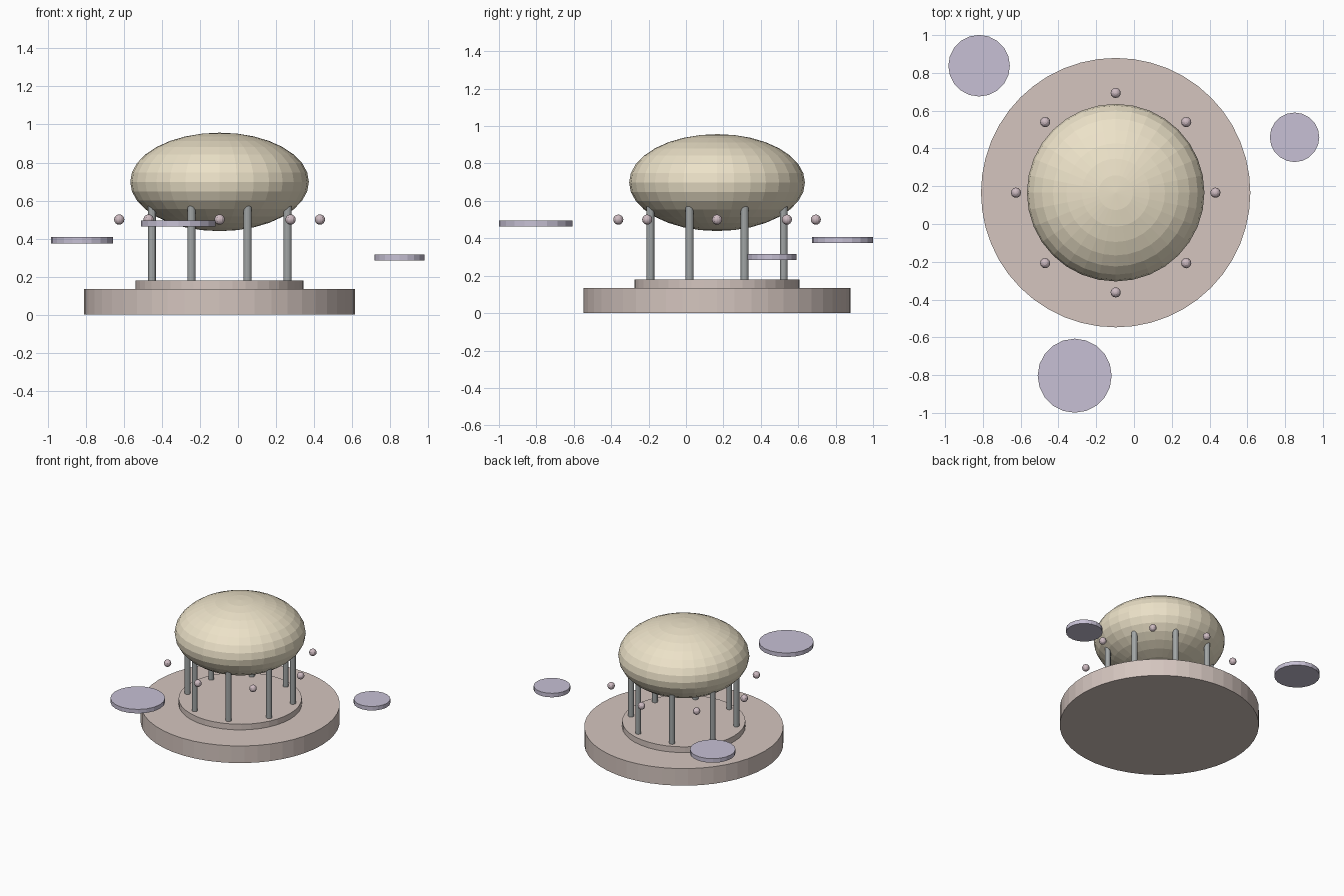
import bpy
from math import cos, sin, pi

if "Cube" in bpy.data.objects:
    bpy.data.objects.remove(bpy.data.objects["Cube"])

CX, CY = -0.097, 0.166  # centre of the pavilion


def material(name, rgb):
    m = bpy.data.materials.new(name)
    m.diffuse_color = (*rgb, 1)
    m.use_nodes = True
    m.node_tree.nodes["Principled BSDF"].inputs["Base Color"].default_value = m.diffuse_color
    return m


STONE = material("pink_stone", (0.66, 0.56, 0.52))
CREAM = material("cream", (0.84, 0.76, 0.58))
LILAC = material("lilac", (0.57, 0.53, 0.66))
PEARL = material("pearl", (0.62, 0.50, 0.54))
METAL = material("metal", (0.36, 0.38, 0.38))


def disc(name, x, y, r, z0, z1, sides, mat):
    bpy.ops.mesh.primitive_cylinder_add(vertices=sides, radius=r, depth=z1 - z0,
                                        location=(x, y, (z0 + z1) / 2))
    o = bpy.context.object
    o.name = name
    o.data.materials.append(mat)


def ball(name, x, y, z, r, rz, segs, rings, mat):
    bpy.ops.mesh.primitive_uv_sphere_add(segments=segs, ring_count=rings, radius=1,
                                         location=(x, y, z))
    o = bpy.context.object
    o.name = name
    o.scale = (r, r, rz)
    o.data.materials.append(mat)


# Round base and step
disc("base", CX, CY, 0.713, 0, 0.135, 48, STONE)
disc("step", CX, CY, 0.441, 0.135, 0.18, 40, STONE)

# Flattened dome resting on the columns
ball("dome", CX, CY, 0.698, 0.47, 0.259, 32, 16, CREAM)

# Ring of columns, and ring of floating pearls
for i in range(8):
    a = i * pi / 4
    b = a + pi / 8
    disc(f"column_{i + 1}", CX + 0.386 * cos(b), CY + 0.386 * sin(b), 0.021,
         0.18, 0.58, 12, METAL)
    ball(f"pearl_{i + 1}", CX + 0.528 * cos(a), CY + 0.528 * sin(a), 0.5,
         0.027, 0.027, 12, 8, PEARL)

# Floating stepping discs
for name, x, y, r, z in (("left_disc", -0.82, 0.838, 0.163, 0.391),
                         ("right_disc", 0.85, 0.459, 0.131, 0.301),
                         ("front_disc", -0.314, -0.803, 0.196, 0.479)):
    disc(name, x, y, r, z - 0.016, z + 0.016, 20, LILAC)
